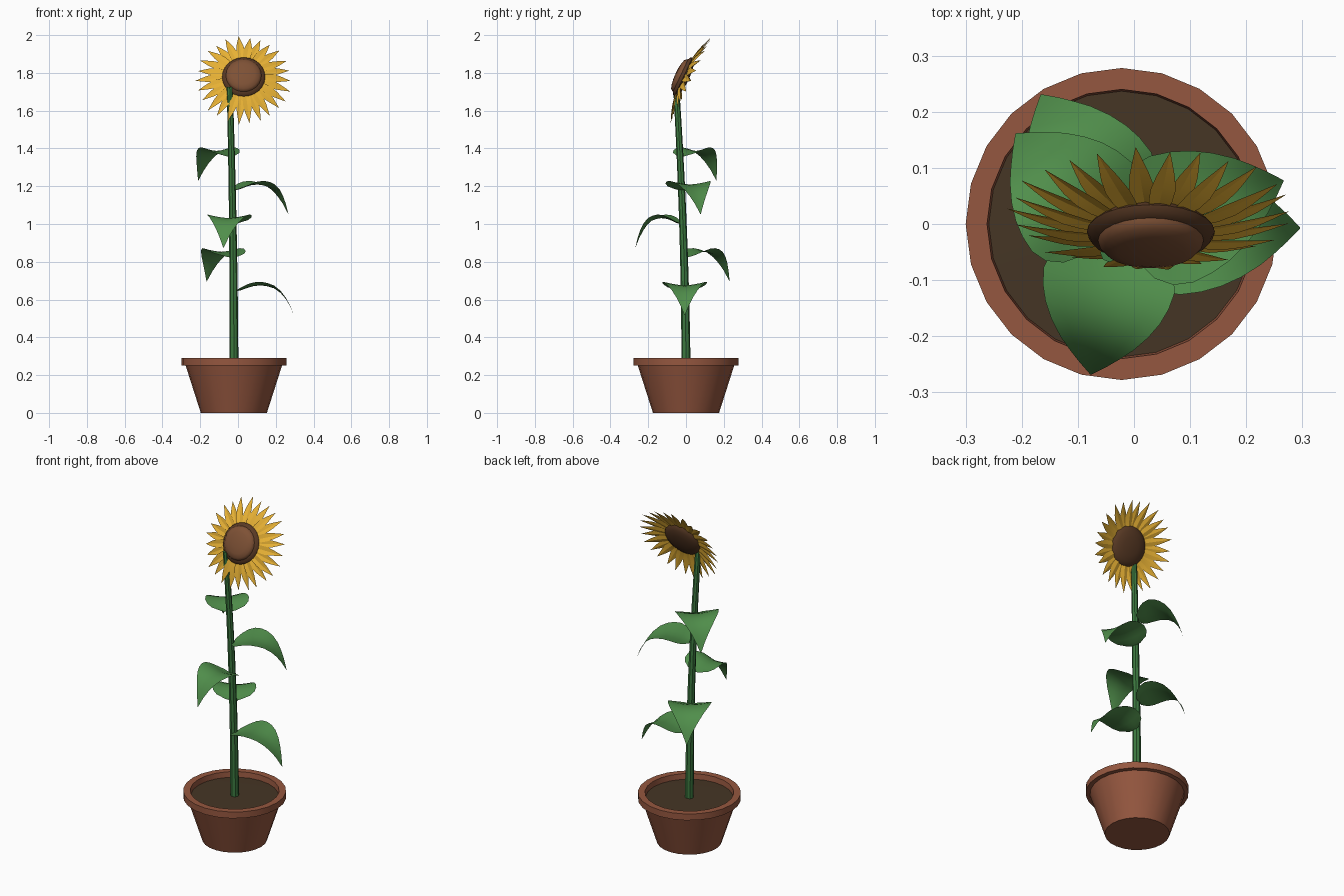
import bpy, bmesh, math, random
from mathutils import Matrix, Vector

if "Cube" in bpy.data.objects:
    bpy.data.objects.remove(bpy.data.objects["Cube"], do_unlink=True)
random.seed(4)


def material(name, rgb):
    m = bpy.data.materials.new(name)
    m.use_nodes = True
    m.diffuse_color = (*rgb, 1)
    bsdf = m.node_tree.nodes["Principled BSDF"]
    bsdf.inputs["Base Color"].default_value = (*rgb, 1)
    bsdf.inputs["Roughness"].default_value = 0.8
    return m


TERRACOTTA = material("terracotta", (0.30, 0.095, 0.05))
SOIL = material("soil brown", (0.06, 0.036, 0.018))
STEM = material("stem green", (0.045, 0.19, 0.05))
LEAF = material("leaf green", (0.08, 0.27, 0.07))
PETAL = material("petal yellow", (0.80, 0.44, 0.035))
DARK = material("seed dark brown", (0.10, 0.042, 0.018))
SEED = material("seed brown", (0.21, 0.083, 0.036))


def finish(name, bm, mat, matrix=None, angle=35, fix_normals=True):
    """Turn a bmesh into a named, coloured, shaded object."""
    if fix_normals:
        bmesh.ops.recalc_face_normals(bm, faces=bm.faces)
    me = bpy.data.meshes.new(name)
    bm.to_mesh(me)
    bm.free()
    me.materials.append(mat)
    ob = bpy.data.objects.new(name, me)
    bpy.context.collection.objects.link(ob)
    if matrix is not None:
        ob.matrix_world = matrix
    bpy.ops.object.select_all(action='DESELECT')
    ob.select_set(True)
    bpy.context.view_layer.objects.active = ob
    bpy.ops.object.shade_smooth_by_angle(angle=math.radians(angle))
    return ob


def lathe(name, profile, mat, matrix, sides=24, angle=35):
    """Revolve (radius, height) points around z."""
    bm = bmesh.new()
    pts = [bm.verts.new((r, 0, z)) for r, z in profile]
    edges = [bm.edges.new(p) for p in zip(pts, pts[1:])]
    bmesh.ops.spin(bm, geom=pts + edges, axis=(0, 0, 1), cent=(0, 0, 0),
                   steps=sides, angle=math.tau)
    bmesh.ops.remove_doubles(bm, verts=bm.verts, dist=1e-5)
    return finish(name, bm, mat, matrix, angle)


def add_strips(bm, rows):
    """Join rows of points into a quad sheet."""
    grid = [[bm.verts.new(p) for p in row] for row in rows]
    for a, b in zip(grid, grid[1:]):
        for i in range(len(a) - 1):
            bm.faces.new((a[i], b[i], b[i + 1], a[i + 1]))


def sample(table, t):
    """Linear lookup in (t, value) pairs."""
    for (t0, v0), (t1, v1) in zip(table, table[1:]):
        if t <= t1:
            return v0 + (v1 - v0) * (t - t0) / (t1 - t0)
    return table[-1][1]


# Pot and soil
POT = Matrix.Translation((-0.022, 0, 0))
lathe("pot", [(0, 0), (0.175, 0), (0.255, 0.25), (0.278, 0.252), (0.278, 0.29),
              (0.24, 0.29), (0.236, 0.25)], TERRACOTTA, POT)
lathe("soil", [(0.238, 0.258), (0, 0.262)], SOIL, POT)


# Stem, leaning slightly forward and tapering
def stem_centre(z):
    t = max(0, (z - 0.26) / 1.465)
    return Vector((-0.022 - 0.022 * t ** 2, -0.012 * t - 0.04 * t ** 2, z))


bm = bmesh.new()
rings = []
for k in range(10):
    z = 0.25 + 1.475 * k / 9
    r = 0.024 - 0.008 * k / 9
    rings.append([bm.verts.new(stem_centre(z) + Vector((r * math.cos(a), r * math.sin(a), 0)))
                  for a in (math.tau * j / 8 for j in range(8))])
for a, b in zip(rings, rings[1:]):
    for j in range(8):
        bm.faces.new((a[j], a[(j + 1) % 8], b[(j + 1) % 8], b[j]))
bm.faces.new(rings[0])
bm.faces.new(rings[-1])
finish("stem", bm, STEM)

# Leaves: broad folded blades that arch and droop to a point
LEAF_WIDTH = [(0, 0.012), (0.06, 0.045), (0.13, 0.09), (0.22, 0.112), (0.33, 0.119), (0.5, 0.112),
              (0.65, 0.092), (0.78, 0.066), (0.9, 0.034), (1, 0.001)]
LEAF_DROP = [(0, -0.05), (0.13, -0.04), (0.3, -0.02), (0.48, -0.014), (0.65, -0.026),
             (0.78, -0.055), (0.9, -0.1), (1, -0.172)]


def leaf(name, peak, degrees, length):
    bm = bmesh.new()
    rows = []
    for t in (0.05, 0.09, 0.13, 0.22, 0.33, 0.45, 0.56, 0.67, 0.78, 0.86, 0.93, 1):
        w, d = sample(LEAF_WIDTH, t), sample(LEAF_DROP, t)
        rows.append([(t * length, w * s, d + 0.02 * abs(s) ** 1.5 * w / 0.119)
                     for s in (-1, -0.66, -0.33, 0, 0.33, 0.66, 1)])
    add_strips(bm, rows)
    base = stem_centre(peak)
    finish(name, bm, LEAF, Matrix.Translation(base) @ Matrix.Rotation(math.radians(degrees), 4, 'Z'),
           angle=60, fix_normals=False)


for i, (deg, length) in enumerate([(0, 0.32), (120, 0.28), (259, 0.255), (19, 0.315), (132, 0.262)]):
    leaf(f"leaf_{i + 1}", 0.69 + 0.178 * i, deg, length)

# Flower head: local z is the facing direction, forward and tilted up
HEAD = Matrix.Translation((0.03, -0.012, 1.778)) @ Matrix.Rotation(math.radians(65), 4, 'X')
lathe("flower_back", [(0, -0.03), (0.05, -0.027), (0.085, -0.02), (0.106, -0.009), (0.114, 0.002),
                      (0.108, 0.012), (0.09, 0.021), (0, 0.025)], DARK, HEAD, angle=50)
lathe("seed_centre", [(0.096, 0.012), (0.093, 0.024), (0.083, 0.035), (0.06, 0.042), (0.03, 0.046),
                      (0, 0.047)], SEED, HEAD, angle=60)

# Petals: pointed, creased along the middle, curling backwards
PETAL_SHAPE = [(0.085, 0.014), (0.125, 0.021), (0.16, 0.0225), (0.195, 0.017), (0.225, 0.009), (0.255, 0.0005)]
COUNT = 26
bm = bmesh.new()
for i in range(COUNT):
    turn = Matrix.Rotation(math.tau * (i + random.uniform(-0.12, 0.12)) / COUNT, 4, 'Z')
    stretch = random.uniform(0.94, 1.03)
    layer = 0.004 * (i % 2)
    rows = []
    for r, w in PETAL_SHAPE:
        out = 0.085 + (r - 0.085) * stretch
        back = -0.04 * ((r - 0.085) / 0.17) ** 1.4 - layer
        rows.append([turn @ Vector((out, s * w, back + 0.005 * abs(s) * w / 0.0225)) for s in (-1, 0, 1)])
    add_strips(bm, rows)
finish("petals", bm, PETAL, HEAD, angle=20, fix_normals=False)
